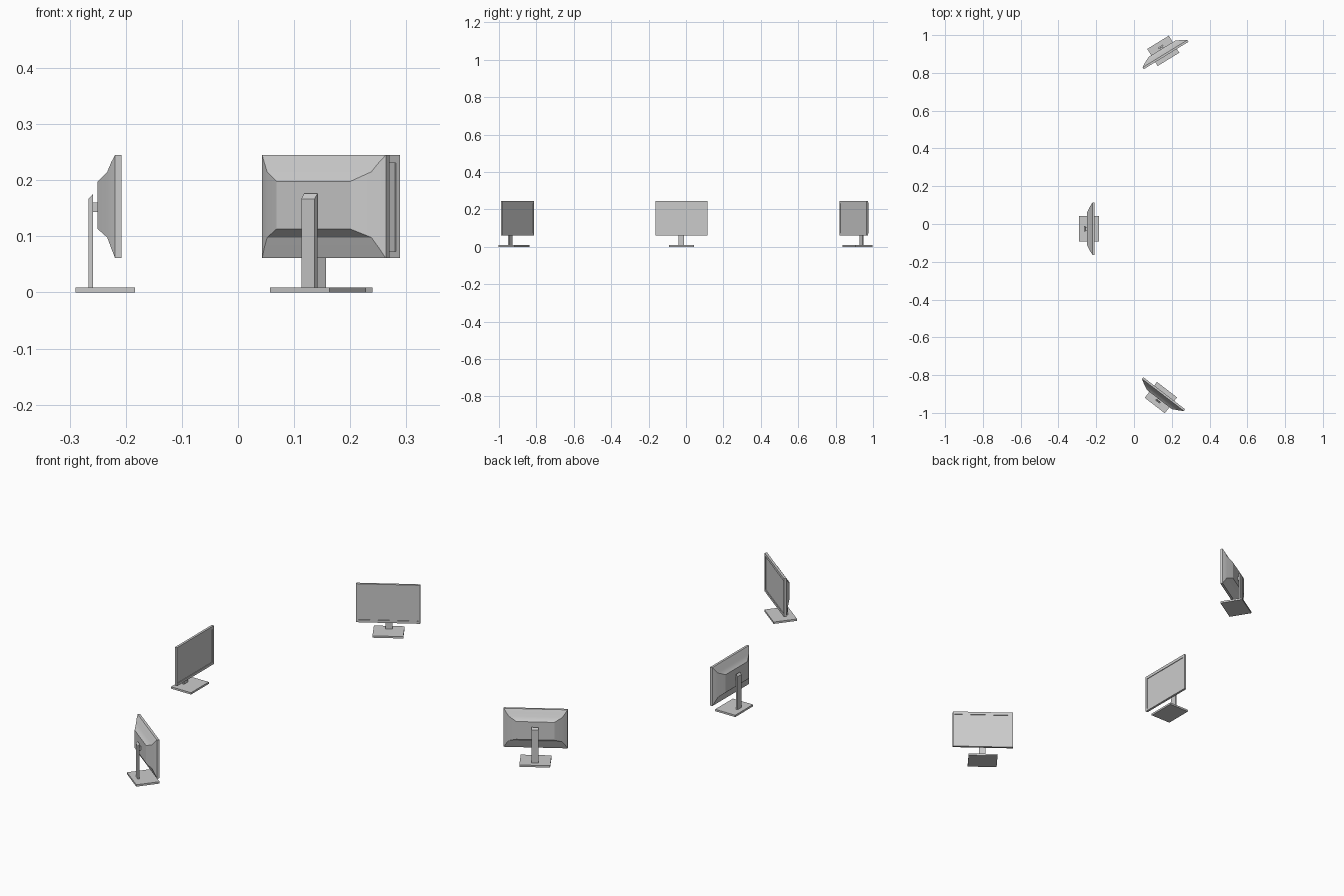
import bpy, bmesh
from math import radians
from mathutils import Matrix

if "Cube" in bpy.data.objects:
    bpy.data.objects.remove(bpy.data.objects["Cube"])


def make(name, bm, place):
    """Turn a bmesh into a placed object."""
    bmesh.ops.recalc_face_normals(bm, faces=bm.faces)
    mesh = bpy.data.meshes.new(name)
    bm.to_mesh(mesh)
    bm.free()
    ob = bpy.data.objects.new(name, mesh)
    ob.matrix_world = place
    bpy.context.collection.objects.link(ob)
    return ob


def loft(rings):
    """Skin rectangles (depth, half width, bottom, top) and cap both ends."""
    bm = bmesh.new()
    loops = [[bm.verts.new(c) for c in
              ((u, -w, z0), (u, w, z0), (u, w, z1), (u, -w, z1))]
             for u, w, z0, z1 in rings]
    for a, b in zip(loops, loops[1:]):
        for i in range(4):
            j = (i + 1) % 4
            bm.faces.new((a[i], a[j], b[j], b[i]))
    bm.faces.new(loops[0])
    bm.faces.new(loops[-1])
    return bm


# screen housing: back bulge, rim, bezel, recessed screen (front plane at 0)
PANEL = [(-.042, .083, .113, .198), (-.025, .117, .098, .215),
         (-.018, .129, .079, .232), (-.011, .139, .061, .245),
         (0, .139, .061, .245), (0, .131, .073, .231), (-.003, .131, .073, .231)]
BASE = [(-.082, .067, 0, .009), (.024, .067, 0, .009)]
POLE = [(-.058, .015, .008, .167), (-.050, .015, .008, .176)]
MOUNT = [(-.052, .009, .143, .160), (-.041, .009, .143, .160)]


def monitor(label, x, y, angle):
    place = Matrix.Translation((x, y, 0)) @ Matrix.Rotation(radians(angle), 4, 'Z')
    for part, rings in (("screen_panel", PANEL), ("base_plate", BASE),
                        ("stand_pole", POLE), ("screen_mount", MOUNT)):
        ob = make(f"{label}_{part}", loft(rings), place)
        if part == "screen_panel":
            bpy.ops.object.select_all(action='DESELECT')
            ob.select_set(True)
            bpy.context.view_layer.objects.active = ob
            bpy.ops.object.shade_smooth_by_angle(angle=radians(25))


# three monitors: middle faces +x, the outer two turn toward the middle
monitor("middle", -.208, -.025, 0)
monitor("rear", .17, .892, -58.5)
monitor("front", .16, -.896, 52.5)
